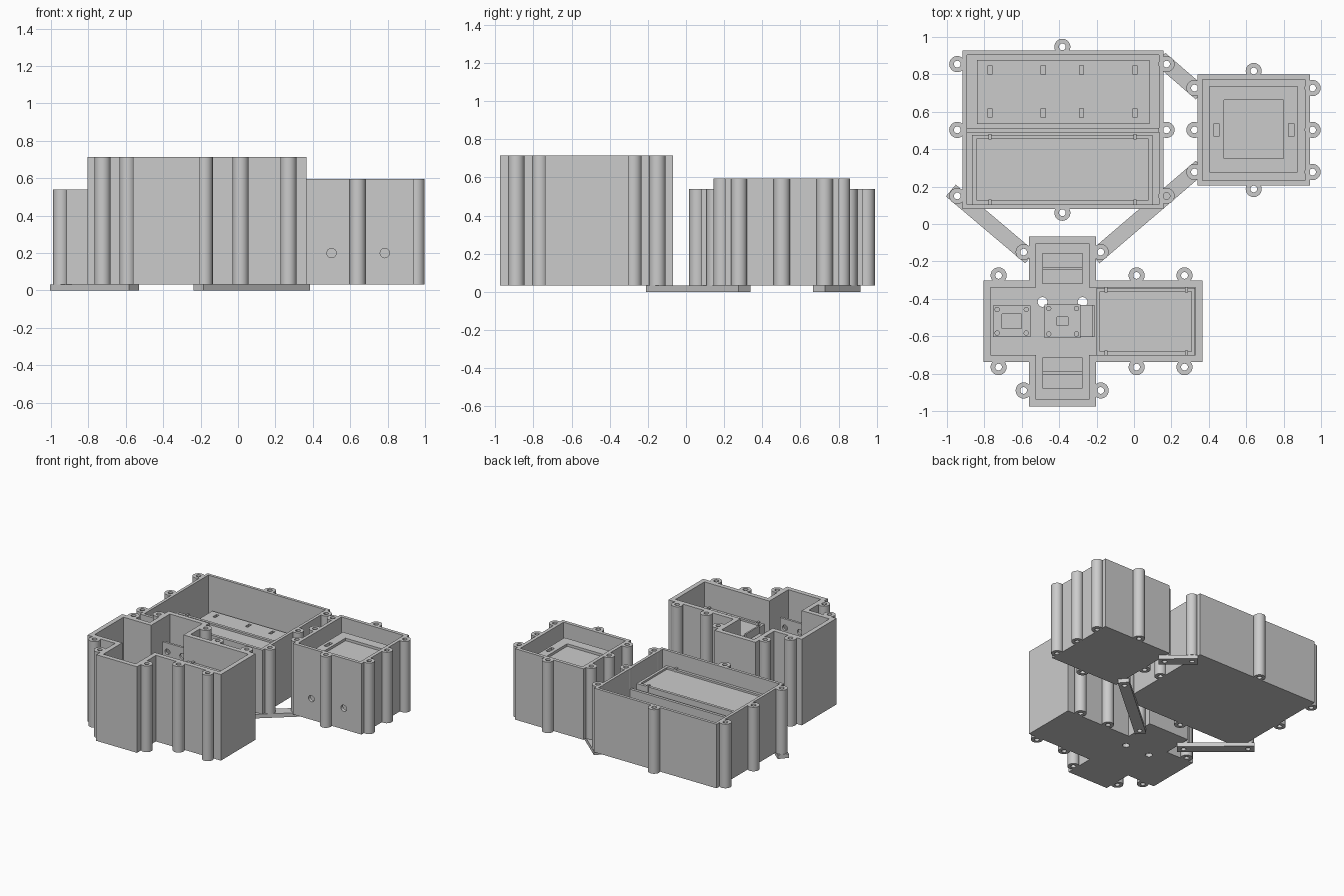
import bpy, bmesh, math
from mathutils import Vector

if "Cube" in bpy.data.objects:
    bpy.data.objects.remove(bpy.data.objects["Cube"])

Z0 = 0.032  # underside of the housings


def finish(name, bm, smooth=False):
    bmesh.ops.recalc_face_normals(bm, faces=bm.faces)
    me = bpy.data.meshes.new(name)
    bm.to_mesh(me)
    bm.free()
    ob = bpy.data.objects.new(name, me)
    bpy.context.collection.objects.link(ob)
    if smooth:
        bpy.context.view_layer.objects.active = ob
        ob.select_set(True)
        bpy.ops.object.shade_smooth_by_angle(angle=math.radians(35))
        ob.select_set(False)
    return ob


def rect(x0, y0, x1, y1):
    return [(x0, y0), (x1, y0), (x1, y1), (x0, y1)]


def inset(pts, t):
    # mitred inset of a counter-clockwise right-angled outline
    out = []
    for i, p in enumerate(pts):
        p = Vector(p)
        a = (p - Vector(pts[i - 1])).normalized()
        b = (Vector(pts[(i + 1) % len(pts)]) - p).normalized()
        out.append(tuple(p + t * (Vector((-a.y, a.x)) + Vector((-b.y, b.x)))))
    return out


def loft(name, rings, smooth=False, closed=False):
    # skin a stack of equal-length rings; cap the ends unless closed on itself
    bm = bmesh.new()
    vs = [[bm.verts.new((x, y, z)) for x, y in pts] for pts, z in rings]
    n = len(vs[0])
    pairs = list(zip(vs, vs[1:])) + ([(vs[-1], vs[0])] if closed else [])
    for lo, hi in pairs:
        for i in range(n):
            j = (i + 1) % n
            bm.faces.new((lo[i], lo[j], hi[j], hi[i]))
    if not closed:
        bm.faces.new(vs[0][::-1])
        bm.faces.new(vs[-1])
    return finish(name, bm, smooth)


def tub(name, pts, t, z0, z1, floor):
    inner = inset(pts, t)
    return loft(name, [(pts, z0), (pts, z1), (inner, z1), (inner, floor)])


def block(name, x0, y0, x1, y1, z0, z1):
    r = rect(x0, y0, x1, y1)
    return loft(name, [(r, z0), (r, z1)])


def circle(x, y, r, n=24):
    return [(x + r * math.cos(2 * math.pi * i / n), y + r * math.sin(2 * math.pi * i / n)) for i in range(n)]


def tube(name, x, y, r, hole, z0, z1):
    o, h = circle(x, y, r), circle(x, y, hole)
    return loft(name, [(o, z0), (o, z1), (h, z1), (h, z0)], True, True)


def rod(name, x, y, r, z0, z1):
    c = circle(x, y, r)
    return loft(name, [(c, z0), (c, z1)], True)


def rod_y(name, x, z, r, y0, y1):
    ob = rod(name, 0, 0, r, 0, y1 - y0)
    ob.rotation_euler.x = -math.pi / 2
    ob.location = (x, y0, z)
    return ob


def cut(ob, cutters):
    for c in cutters:
        c.hide_render = True
        c.hide_set(True)
        m = ob.modifiers.new("cut", 'BOOLEAN')
        m.operation, m.object, m.solver = 'DIFFERENCE', c, 'EXACT'


# large rectangular housing with divider, slotted plate and raised tray
HA = 0.54
tub("large_housing", rect(-.917, .08, .158, .927), .023, Z0, HA, .06)
block("large_divider", -.9, .49, .14, .513, .05, .38)
plate = block("large_slotted_plate", -.84, .535, .083, .877, .05, .28)
cut(plate, [block("slot_cutter", x - .011, y - .024, x + .011, y + .024, .23, .35)
            for x in (-.77, -.485, -.28, .005) for y in (.823, .594)])
tub("large_tray", rect(-.865, .105, .1, .477), .022, .05, .42, .405)
for x in (-.77, .005):
    for y in (.116, .466):
        block("tray_clip", x - .008, y - .014, x + .008, y + .014, .38, .43)

# square housing with two front holes and a recessed stand
HB = 0.595
box = tub("square_housing", rect(.34, .205, .94, .8), .027, Z0, HB, .06)
cut(box, [rod_y("front_hole_cutter", x, .2, .025, .15, .26) for x in (.5, .785)])
stand = tub("square_stand", rect(.405, .275, .873, .737), .075, .05, .5, .48)
cut(stand, [block("slot_cutter", x - .014, .467, x + .014, .537, .42, .55) for x in (.441, .841)])

# cross-shaped housing with two floor holes
HC = 0.715
xl, xr, vl, vr = -.805, .366, -.562, -.204
yb, yt, hb, ht = -.975, -.067, -.738, -.302
cross = [(vl, yb), (vr, yb), (vr, hb), (xr, hb), (xr, ht), (vr, ht),
         (vr, yt), (vl, yt), (vl, ht), (xl, ht), (xl, hb), (vl, hb)]
shell = tub("cross_housing", cross, .037, Z0, HC, .06)
cut(shell, [rod("floor_hole_cutter", x, -.417, .026, 0, .2) for x in (-.489, -.275)])

# raised tray in the right arm of the cross
tub("cross_tray", rect(-.2, -.7, .325, -.342), .018, .05, .52, .505)
for x in (-.15, .28):
    for y in (-.69, -.352):
        block("tray_clip", x - .008, y - .014, x + .008, y + .014, .49, .53)

# post-mounted boards in the left arm and the middle
for name, cx, cy, dx, dy, z, hole in (("left_mount", -.654, -.52, .1, .085, .2, .053),
                                      ("middle_mount", -.382, -.52, .096, .09, .5, .03)):
    tub(name, rect(cx - dx, cy - dy, cx + dx, cy + dy), dx - hole, z - .03, z, z - .01)
    for sx in (-1, 1):
        for sy in (-1, 1):
            rod(name + "_post", cx + sx * (dx - .022), cy + sy * (dy - .022), .014, .05, z + .03)
block("middle_bracket", -.285, -.605, -.21, -.433, .47, .49)
block("middle_bracket_lip", -.222, -.605, -.21, -.433, .47, .55)

# upright sensor panels, each with two holes, in the front and back arms
for name, cy in (("back_sensor", -.238), ("front_sensor", -.797)):
    block(name + "_base", -.489, cy - .083, -.275, cy + .083, .05, .09)
    panel = block(name + "_panel", -.489, cy - .009, -.275, cy + .009, .08, .56)
    cut(panel, [rod_y("sensor_hole_cutter", x, .49, .022, cy - .05, cy + .05) for x in (-.447, -.317)])

# hollow screw pillars around each housing
A = [(x, y) for x in (-.945, .174) for y in (.15, .503, .855)] + [(-.383, .06), (-.383, .947)]
B = [(x, y) for x in (.323, .955) for y in (.278, .503, .727)] + [(.64, .187), (.64, .818)]
C = [(x, y) for x in (-.724, .014, .27) for y in (-.275, -.765)] + \
    [(x, y) for x in (-.59, -.178) for y in (-.15, -.89)]
for name, pts, h in (("large_pillar", A, HA), ("square_pillar", B, HB), ("cross_pillar", C, HC)):
    for x, y in pts:
        tube(name, x, y, .043, .018, Z0, h)

# flat bars linking the housings, drilled at both ends
for p, q in (((.174, .855), (.323, .727)), ((.323, .278), (-.178, -.15)), ((-.945, .15), (-.59, -.15))):
    p, q = Vector(p), Vector(q)
    d = (q - p).normalized()
    n = Vector((-d.y, d.x)) * .041
    p2, q2 = p - d * .045, q + d * .045
    pts = [tuple(v) for v in (p2 - n, q2 - n, q2 + n, p2 + n)]
    bar = loft("link_bar", [(pts, 0), (pts, Z0)])
    cut(bar, [rod("link_hole_cutter", v.x, v.y, .018, -.05, .1) for v in (p, q)])
